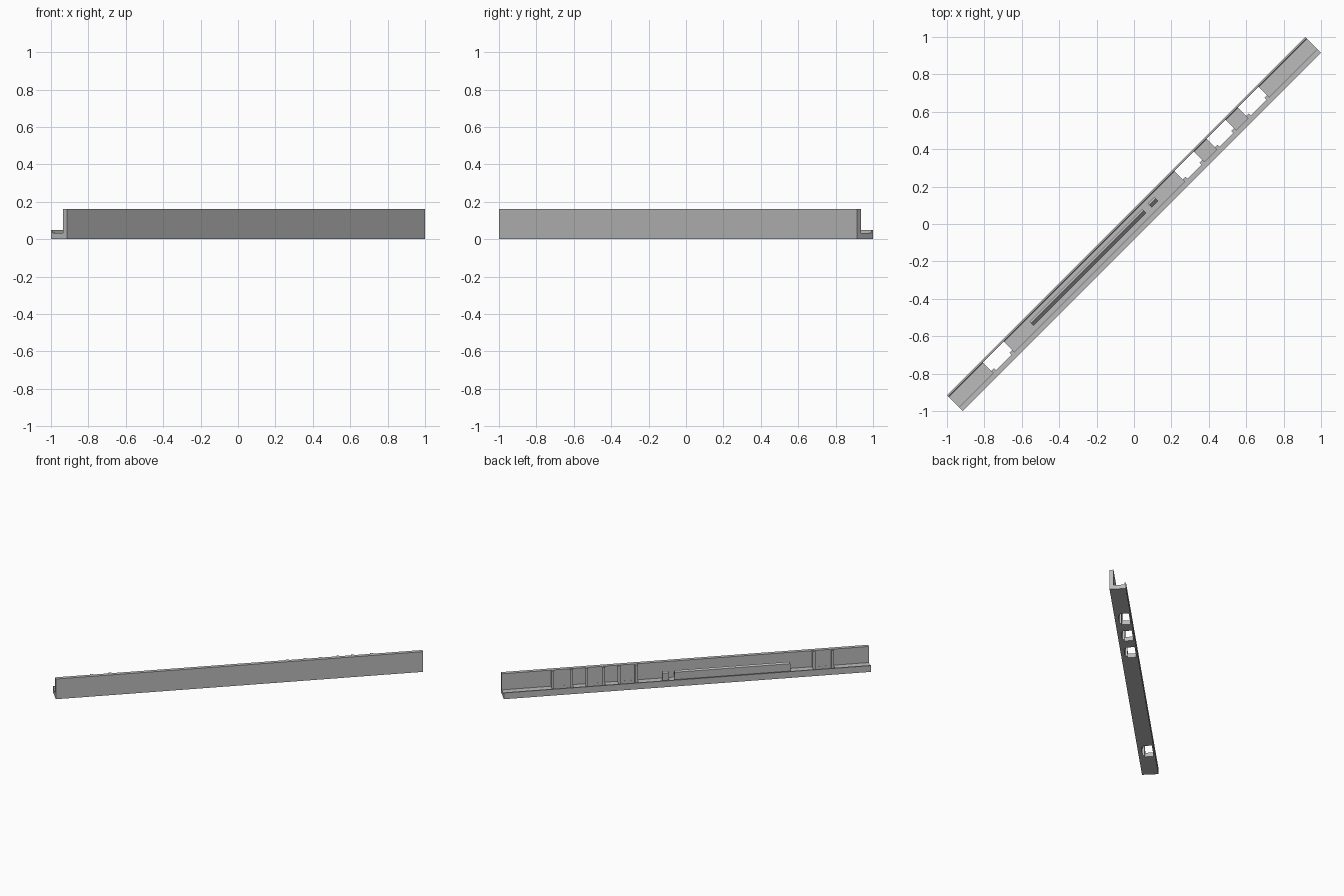
import bpy
import bmesh
from math import radians
from mathutils import Matrix

cube = bpy.data.objects.get("Cube")
if cube:
    bpy.data.objects.remove(cube, do_unlink=True)

grey = bpy.data.materials.new("plain grey")
grey.use_nodes = True
colour = (0.5, 0.5, 0.5, 1)
grey.diffuse_color = colour
grey.node_tree.nodes["Principled BSDF"].inputs["Base Color"].default_value = colour

TURN = Matrix.Rotation(radians(45), 4, "Z")   # the rail runs diagonally
HALF = 1.354
WALL_IN = -0.031
FLOOR = 0.033
HEIGHT = 0.162


def extrude(name, profile, start, end):
    """Sweep a cross-section (across, up) along the rail from start to end."""
    bm = bmesh.new()
    face = bm.faces.new([bm.verts.new((start, y, z)) for y, z in profile])
    out = bmesh.ops.extrude_face_region(bm, geom=[face])
    moved = [v for v in out["geom"] if isinstance(v, bmesh.types.BMVert)]
    bmesh.ops.translate(bm, verts=moved, vec=(end - start, 0, 0))
    bmesh.ops.recalc_face_normals(bm, faces=bm.faces)
    bm.transform(TURN)
    mesh = bpy.data.meshes.new(name)
    bm.to_mesh(mesh)
    bm.free()
    mesh.materials.append(grey)
    obj = bpy.data.objects.new(name, mesh)
    bpy.context.collection.objects.link(obj)
    return obj


def rect(y0, y1, z0, z1):
    return [(y0, z0), (y1, z0), (y1, z1), (y0, z1)]


# Tray: tall front wall, floor and low back lip
tray = extrude("rail_tray", [
    (-0.06, 0), (0.06, 0), (0.06, 0.05), (0.05, 0.05), (0.047, FLOOR),
    (WALL_IN, FLOOR), (WALL_IN, HEIGHT), (-0.06, HEIGHT)], -HALF, HALF)

# Floor openings, each with a pair of upright ribs on the wall
openings = [(-1.095, -0.937), (0.353, 0.5), (0.596, 0.74), (0.832, 0.99)]
for i, (a, b) in enumerate(openings, 1):
    cutter = extrude(f"opening_cutter_{i}", rect(WALL_IN + 0.0005, 0.048, -0.02, 0.06), a, b)
    cutter.hide_render = True
    cutter.hide_set(True)
    cutter.display_type = "WIRE"
    cut = tray.modifiers.new(f"opening_{i}", "BOOLEAN")
    cut.operation = "DIFFERENCE"
    cut.solver = "EXACT"
    cut.object = cutter
    rib = rect(WALL_IN - 0.002, -0.016, 0.0, HEIGHT - 0.002)
    extrude(f"rib_{i}_a", rib, a - 0.001, a + 0.02)
    extrude(f"rib_{i}_b", rib, b - 0.02, b + 0.001)

# Bake the openings into the tray and discard the cutters
bpy.context.view_layer.update()
baked = bpy.data.meshes.new_from_object(
    tray.evaluated_get(bpy.context.evaluated_depsgraph_get()))
tray.modifiers.clear()
tray.data = baked
for obj in [o for o in bpy.data.objects if o.name.startswith("opening_cutter")]:
    bpy.data.objects.remove(obj, do_unlink=True)

# Snap clips: upright strips with a barb facing the wall
clip = [(0.026, FLOOR - 0.002), (0.026, 0.098), (0.014, 0.108),
        (-0.005, 0.07), (0.008, 0.064), (0.008, FLOOR - 0.002)]
extrude("long_clip", clip, -0.765, 0.088)
extrude("short_clip", clip, 0.13, 0.178)
